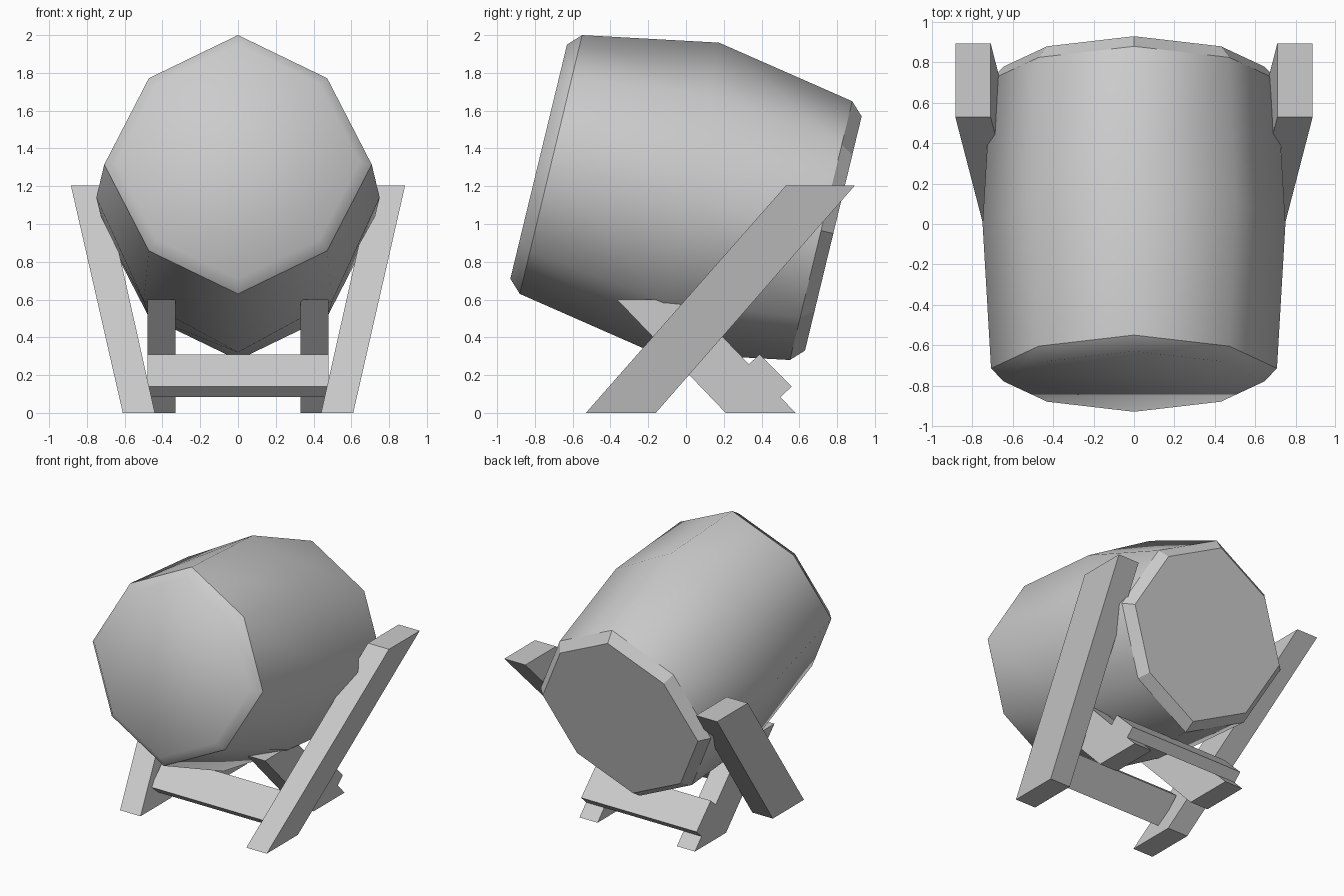
import bpy, bmesh, math

if "Cube" in bpy.data.objects:
    bpy.data.objects.remove(bpy.data.objects["Cube"])


def finish(name, bm):
    bmesh.ops.recalc_face_normals(bm, faces=bm.faces[:])
    me = bpy.data.meshes.new(name)
    bm.to_mesh(me)
    bm.free()
    ob = bpy.data.objects.new(name, me)
    bpy.context.collection.objects.link(ob)
    return ob


def loft(bm, rings):
    """Skin closed rings of points and cap both ends."""
    vs = [[bm.verts.new(p) for p in r] for r in rings]
    n = len(vs[0])
    start = bm.faces.new(vs[0])
    bands = []
    for a, b in zip(vs, vs[1:]):
        bands.append([bm.faces.new((a[i], a[(i + 1) % n], b[(i + 1) % n], b[i]))
                      for i in range(n)])
    end = bm.faces.new(vs[-1])
    return start, bands, end


# Barrel: tilted eight-sided rings, bulging in the middle
# (centre y, centre z, half width, up-vector y, up-vector z)
front = [(-0.78, 1.33, 0.645, 0.15, 0.62), (-0.715, 1.315, 0.708, 0.165, 0.685)]
middle = [(0, 1.14, 0.75, 0.175, 0.82)]
back = [(-y, 2.28 - z, w, uy, uz) for y, z, w, uy, uz in reversed(front)]
rings = []
for cy, cz, w, uy, uz in front + middle + back:
    ring = []
    for i in range(8):
        a = i * math.pi / 4
        k = 0.943 if i % 2 else 1.0
        s, c = k * math.sin(a), k * math.cos(a)
        ring.append((w * s, cy + uy * c, cz + uz * c))
    rings.append(ring)
bm = bmesh.new()
start, bands, end = loft(bm, rings)
for f in [start] + bands[0] + bands[1] + bands[2]:
    f.smooth = True
for f in bands[0]:                       # crisp front rim
    for e in f.edges:
        if any(g in bands[1] for g in e.link_faces):
            e.smooth = False
for f in bands[3]:                       # crisp rear bevel
    for e in f.edges:
        e.smooth = False
finish("barrel", bm)


def slanted_leg(name, bottom, top, height, side):
    """bottom/top = (inner x, outer x, front y, rear y)"""
    def quad(q, z):
        x0, x1, y0, y1 = q
        return [(side * x, y, z) for x, y in
                ((x0, y0), (x1, y0), (x1, y1), (x0, y1))]
    b = bmesh.new()
    loft(b, [quad(bottom, 0), quad(top, height)])
    finish(name, b)


# Long splayed legs and short crossing legs
for side, label in ((-1, "left"), (1, "right")):
    slanted_leg("long_leg_" + label, (0.44, 0.61, -0.53, -0.16),
                (0.71, 0.885, 0.53, 0.895), 1.205, side)
    slanted_leg("short_leg_" + label, (0.33, 0.48, 0.21, 0.58),
                (0.33, 0.48, -0.365, 0.005), 0.6, side)


# Tilted cross bars joining each pair of legs
def cross_bar(name, profile, half):
    b = bmesh.new()
    loft(b, [[(x, y, z) for y, z in profile] for x in (-half, half)])
    finish(name, b)


bar = [(0.56, 0.14), (0.39, 0.31), (0.33, 0.255), (0.50, 0.083)]
cross_bar("rear_bar", bar, 0.48)
cross_bar("front_bar", [(0.21 - y, z) for y, z in bar], 0.48)
